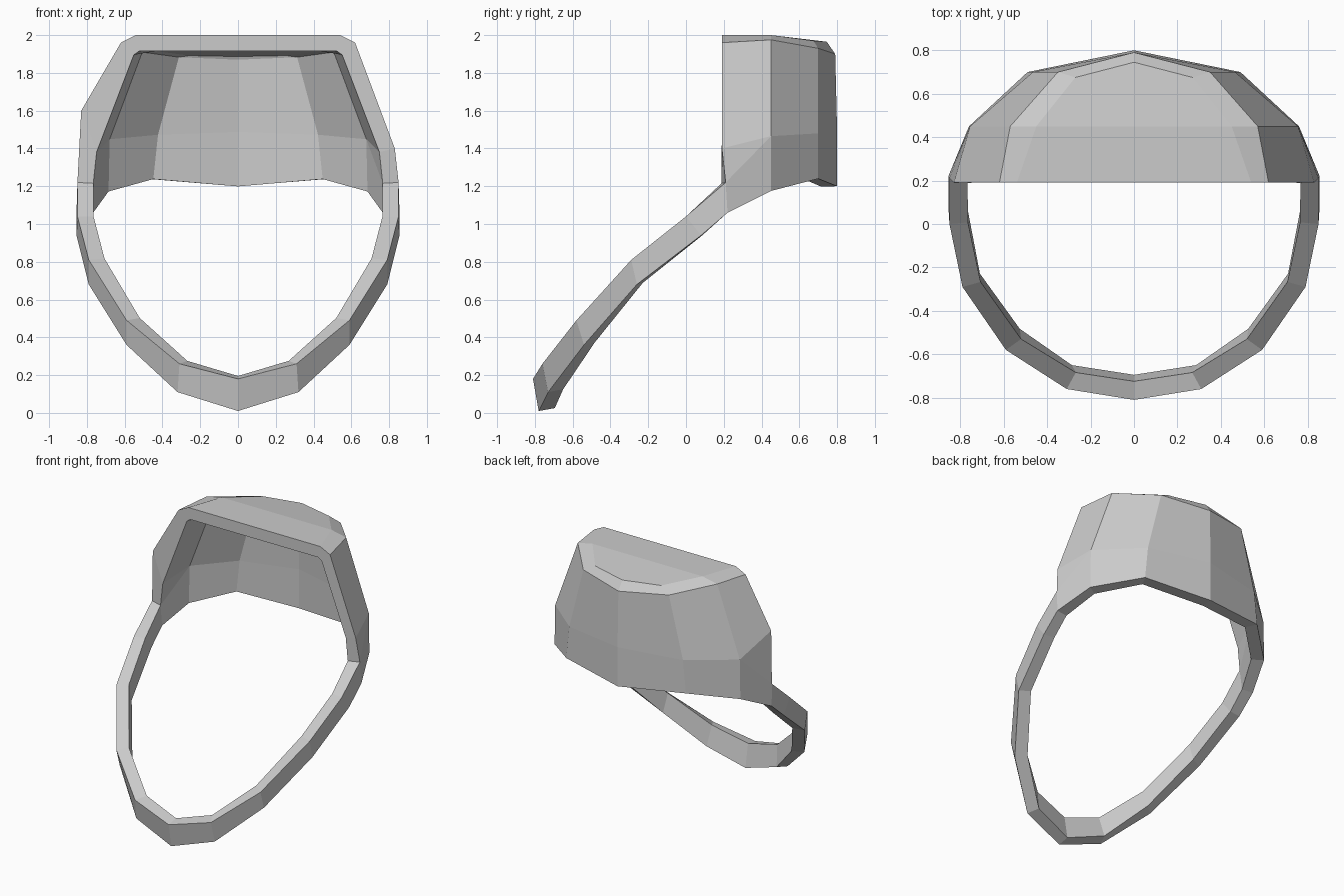
import bpy, bmesh
from mathutils import Vector

if "Cube" in bpy.data.objects:
    bpy.data.objects.remove(bpy.data.objects["Cube"])

# Right-hand half of the outer skin: strap edges from front centre to the hood
strap_up = [(0, -.81, .18), (.31, -.76, .26), (.59, -.58, .49),
            (.79, -.29, .81), (.85, 0, 1.04), (.85, .21, 1.22)]
strap_low = [(0, -.78, .01), (.32, -.73, .11), (.59, -.54, .36),
             (.79, -.26, .68), (.855, .08, .94), (.855, .22, 1.06)]
# Hood rings from front opening to back centre
rim = [strap_low[-1], (.76, .45, 1.175), (.49, .70, 1.24), (0, .80, 1.20)]
mid = [(.83, .19, 1.40), (.755, .45, 1.465), (.465, .70, 1.48), (0, .80, 1.49)]
brow = [(.62, .19, 1.96), (.57, .45, 1.975), (.35, .70, 1.93), (0, .79, 1.90)]
roof = [(.54, .19, 2.0), (.45, .45, 2.0), (.27, .675, 1.97), (0, .745, 1.965)]
ridge = [(0, .19, 2.0), (0, .45, 2.0)]

bm = bmesh.new()
cache = {}


def v(p):
    if p not in cache:
        cache[p] = bm.verts.new(p)
    return cache[p]


def face(*pts):
    bm.faces.new([v(p) for p in pts])


def band(low, up, start=0):
    for i in range(start, len(low) - 1):
        face(low[i], low[i + 1], up[i + 1], up[i])


band(strap_low, strap_up)
# Corner where strap meets hood
face(rim[0], rim[1], mid[1], strap_up[-1])
face(strap_up[-1], mid[1], mid[0])
# Hood wall, bevel and roof
band(rim, mid, 1)
band(mid, brow)
band(brow, roof)
face(roof[0], roof[1], ridge[1], ridge[0])
face(roof[1], roof[2], roof[3], ridge[1])

me = bpy.data.meshes.new("hood_half")
bm.to_mesh(me)
bm.free()
hood = bpy.data.objects.new("hood_with_chin_strap", me)
bpy.context.collection.objects.link(hood)

# Mirror, then thicken inward
mir = hood.modifiers.new("mirror", 'MIRROR')
mir.use_clip = True
sol = hood.modifiers.new("thickness", 'SOLIDIFY')
sol.thickness = .085
sol.offset = -1
sol.use_even_offset = True
dg = bpy.context.evaluated_depsgraph_get()
solid = bpy.data.meshes.new_from_object(hood.evaluated_get(dg))
hood.modifiers.clear()
hood.data = solid
solid.name = "hood_with_chin_strap"

# Flatten the front opening, raise the uneven left corner of the outer skin
for vert in solid.vertices:
    if vert.co.z > 1.3 and vert.co.y < .3:
        vert.co.y = .19
    if (vert.co - Vector((-.83, .19, 1.40))).length < .01:
        vert.co.z = 1.6
